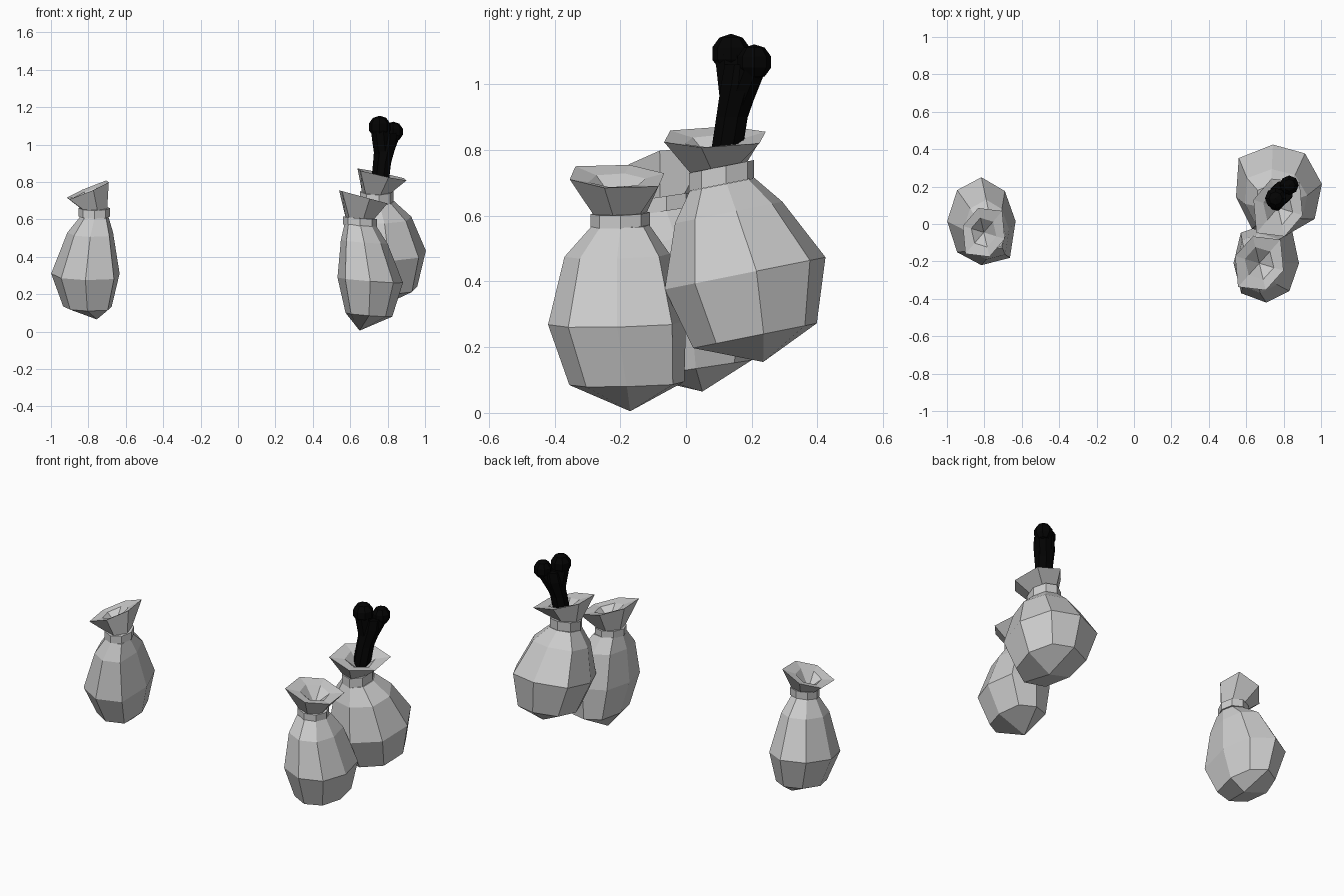
import bpy, bmesh
from math import cos, sin, radians, tau
from mathutils import Vector

cube = bpy.data.objects.get("Cube")
if cube:
    bpy.data.objects.remove(cube)


def material(name, value):
    mat = bpy.data.materials.new(name)
    mat.use_nodes = True
    colour = (value, value, value, 1)
    mat.diffuse_color = colour
    mat.node_tree.nodes["Principled BSDF"].inputs["Base Color"].default_value = colour
    return mat


CLOTH = material("grey cloth", 0.6)
BLACK = material("black bone", 0.001)


def finish(name, bm, mat):
    bmesh.ops.recalc_face_normals(bm, faces=bm.faces)
    mesh = bpy.data.meshes.new(name)
    bm.to_mesh(mesh)
    bm.free()
    mesh.materials.append(mat)
    obj = bpy.data.objects.new(name, mesh)
    bpy.context.collection.objects.link(obj)


def ring(bm, row, sides, phase, tilt, bumps=(1,)):
    """One sloping elliptical ring: centre x, y, z, radii in x and y, uneven by bumps."""
    cx, cy, cz, rx, ry = row
    verts = []
    for i in range(sides):
        a = radians(phase) + tau * i / sides
        bump = bumps[i % len(bumps)]
        dx, dy = rx * bump * cos(a), ry * bump * sin(a)
        verts.append(bm.verts.new((cx + dx, cy + dy, cz + tilt[0] * dx + tilt[1] * dy)))
    return verts


def loft(bm, rings):
    for low, high in zip(rings, rings[1:]):
        for i in range(len(low)):
            j = (i + 1) % len(low)
            bm.faces.new((low[i], low[j], high[j], high[i]))


def sack_body(name, base, rows, phase, tilt, corners):
    bm = bmesh.new()
    bumps = [b for corner in corners for b in (1, corner)]
    rings = [ring(bm, row, 8, phase, tilt, bumps) for row in rows]
    loft(bm, rings)
    bm.faces.new(rings[-1])
    # four quads meet at the lowest point
    tip, low = bm.verts.new(base), rings[0]
    for i in range(0, 8, 2):
        bm.faces.new((tip, low[i], low[i + 1], low[(i + 2) % 8]))
    finish(name, bm, CLOTH)


def sack_tie(name, row, height, phase, tilt):
    bm = bmesh.new()
    cx, cy, cz, rx, ry = row
    rings = [ring(bm, (cx, cy, z, rx, ry), 8, phase, tilt) for z in (cz, cz + height)]
    loft(bm, rings)
    for end in rings:
        bm.faces.new(end)
    finish(name, bm, CLOTH)


def sack_mouth(name, neck, flare, neck_tilt, tilt):
    """Flared cloth edge, pulled out at two corners, folding into a pit."""
    bm = bmesh.new()
    cx, cy, cz, rx, ry = flare
    fold = (cx, cy, cz - 0.012, rx * 0.6, ry * 0.6)
    pulled = (1.2, 1, 1)
    rings = [ring(bm, neck, 6, 45, neck_tilt), ring(bm, flare, 6, 45, tilt, pulled),
             ring(bm, fold, 6, 45, tilt)]
    loft(bm, rings)
    pit = bm.verts.new((cx, cy, cz - 0.085))
    inner = rings[-1]
    for i in range(6):
        bm.faces.new((inner[i], inner[(i + 1) % 6], pit))
    finish(name, bm, CLOTH)


def sack(name, base, rows, tie, height, neck, flare, phase, tilt, mouth_tilt, corners):
    sack_body(name + "_body", base, rows, phase, tilt, corners)
    sack_tie(name + "_tie", tie, height, phase, tilt)
    sack_mouth(name + "_mouth", neck, flare, tilt, mouth_tilt)


# Front left sack
sack("front_sack", (0.65, -0.17, 0.005),
     [(0.7, -0.18, 0.09, 0.125, 0.175), (0.707, -0.21, 0.275, 0.175, 0.21),
      (0.675, -0.21, 0.48, 0.125, 0.16), (0.655, -0.2, 0.57, 0.085, 0.088)],
     (0.652, -0.2, 0.565, 0.09, 0.09), 0.043,
     (0.65, -0.2, 0.605, 0.078, 0.083), (0.67, -0.21, 0.72, 0.134, 0.149),
     0, (-0.08, 0.03), (-0.27, 0), (1.13, 1.1, 1.08, 1))

# Large back left sack
sack("back_sack", (0.81, 0.235, 0.155),
     [(0.79, 0.21, 0.235, 0.17, 0.19), (0.775, 0.18, 0.425, 0.232, 0.247),
      (0.76, 0.13, 0.61, 0.168, 0.165), (0.745, 0.11, 0.695, 0.09, 0.1)],
     (0.742, 0.108, 0.695, 0.09, 0.1), 0.055,
     (0.74, 0.1, 0.745, 0.08, 0.088), (0.77, 0.088, 0.84, 0.136, 0.16),
     8, (0, 0.2), (-0.23, 0.05), (1, 1.16, 1.04, 1.03))

# Lone right sack
sack("right_sack", (-0.755, 0.05, 0.065),
     [(-0.805, 0.03, 0.135, 0.13, 0.17), (-0.816, 0.015, 0.31, 0.183, 0.235),
      (-0.79, -0.03, 0.53, 0.122, 0.16), (-0.768, -0.06, 0.615, 0.075, 0.08)],
     (-0.768, -0.06, 0.615, 0.084, 0.084), 0.045,
     (-0.77, -0.06, 0.655, 0.073, 0.075), (-0.803, -0.045, 0.757, 0.116, 0.135),
     0, (0, 0.15), (0.4, 0.1), (0.97, 1, 1, 1.18))


def bone_limb(name, rows):
    bm = bmesh.new()
    rings = [ring(bm, (x, y, z, r, r), 8, 20, (0, 0)) for x, y, z, r in rows]
    loft(bm, rings)
    for end in (rings[0], rings[-1]):
        bm.faces.new(end)
    finish(name, bm, BLACK)


def bone_knob(name, centre, radius):
    bm = bmesh.new()
    bmesh.ops.create_uvsphere(bm, u_segments=8, v_segments=5, radius=radius)
    bmesh.ops.translate(bm, verts=bm.verts, vec=Vector(centre))
    finish(name, bm, BLACK)


# Bone standing in the large sack, with a forked end
bone_limb("bone_shaft", [(0.755, 0.118, 0.76, 0.05), (0.77, 0.14, 0.9, 0.051),
                         (0.788, 0.165, 1.0, 0.062), (0.795, 0.172, 1.06, 0.058)])
for side, knob, radius in (("right", (0.757, 0.137, 1.094), 0.06),
                           ("left", (0.83, 0.208, 1.068), 0.054)):
    x, y, z = knob
    bone_limb("bone_fork_" + side, [(0.775, 0.15, 0.92, 0.046), (x, y, z, radius * 0.88)])
    bone_knob("bone_knob_" + side, knob, radius)
